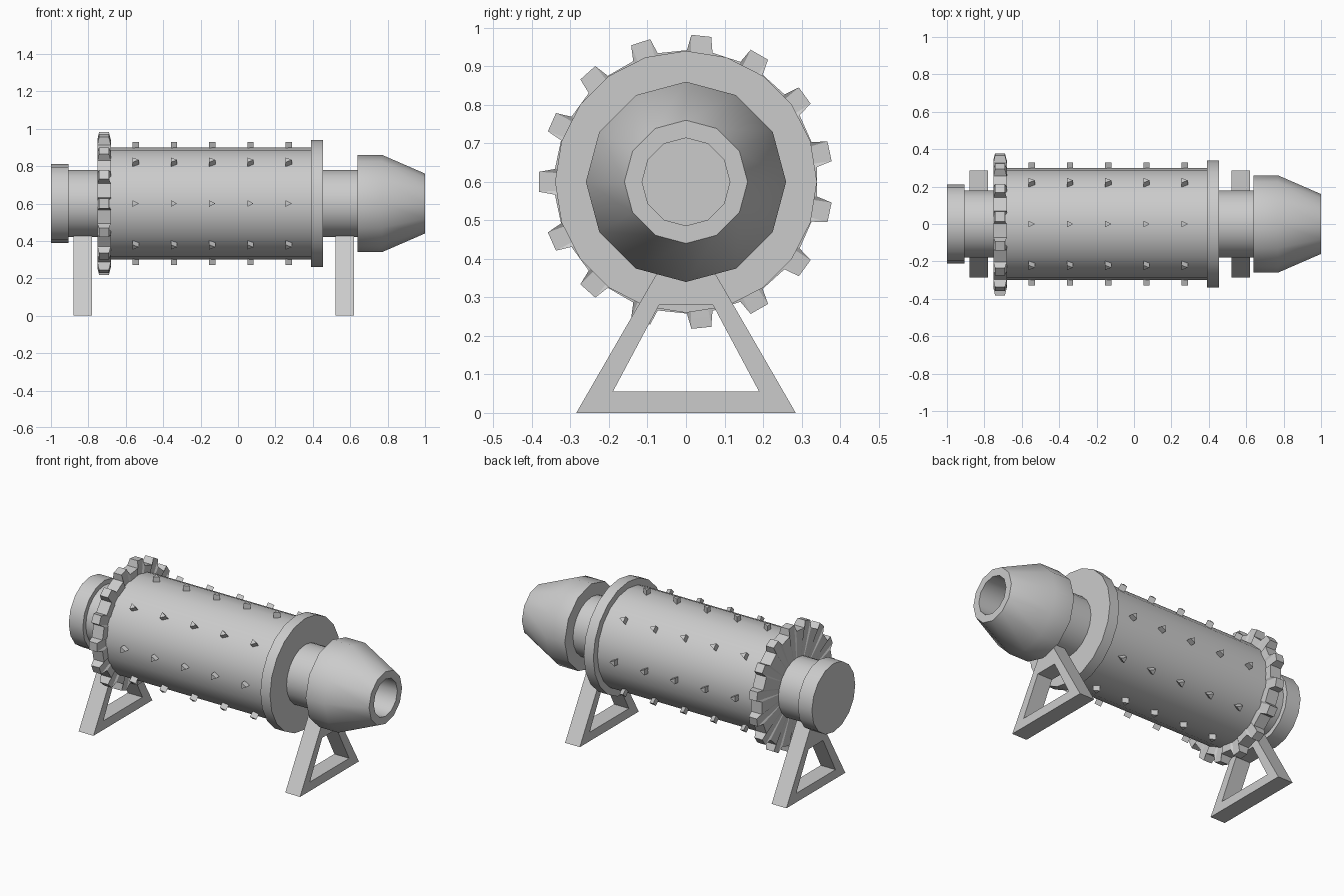
import bpy, bmesh
from math import sin, cos, pi, radians

if "Cube" in bpy.data.objects:
    bpy.data.objects.remove(bpy.data.objects["Cube"])

AXIS_Z = 0.6


def finish(name, bm, smooth=40):
    bmesh.ops.recalc_face_normals(bm, faces=bm.faces)
    me = bpy.data.meshes.new(name)
    bm.to_mesh(me)
    bm.free()
    ob = bpy.data.objects.new(name, me)
    bpy.context.collection.objects.link(ob)
    if smooth:
        bpy.ops.object.select_all(action='DESELECT')
        ob.select_set(True)
        bpy.context.view_layer.objects.active = ob
        bpy.ops.object.shade_smooth_by_angle(angle=radians(smooth))
    return ob


def polar(bm, x, r, a):
    return bm.verts.new((x, r * cos(a), AXIS_Z + r * sin(a)))


def skin(bm, rings):
    # bridge successive vertex rings and cap both ends
    n = len(rings[0])
    for p, q in zip(rings, rings[1:]):
        for i in range(n):
            j = (i + 1) % n
            bm.faces.new((p[i], p[j], q[j], q[i]))
    bm.faces.new(rings[0])
    bm.faces.new(rings[-1])


def lathe(name, profile, n):
    bm = bmesh.new()
    skin(bm, [[polar(bm, x, r, 2 * pi * i / n) for i in range(n)] for x, r in profile])
    return finish(name, bm)


# Turned parts along the x axis
lathe("drum", [(-0.69, 0.30), (0.40, 0.30)], 20)
lathe("drum_flange", [(0.39, 0.34), (0.455, 0.34)], 20)
lathe("shaft", [(-0.92, 0.18), (0.66, 0.18)], 20)
lathe("end_cap", [(-1.0, 0.21), (-0.905, 0.21)], 16)
lathe("nozzle", [(0.64, 0.26), (0.77, 0.26), (1.0, 0.16), (1.0, 0.114), (0.8, 0.114)], 12)

# Gear: 15 teeth, tips slightly narrower than the body
bm = bmesh.new()
outline = []
for k in range(15):
    c = pi + k * 2 * pi / 15
    for r, d in ((0.342, -5.6), (0.382, -3.9), (0.382, 3.9), (0.342, 5.6)):
        outline.append((r, c + radians(d)))
rings = []
for x, tip_x, s in ((-0.752, -0.743, 0), (-0.68, -0.69, 0)):
    inner = [polar(bm, x, 0.16, a) for r, a in outline]
    outer = [polar(bm, tip_x if r > 0.36 else x, r, a) for r, a in outline]
    rings.append((inner, outer))
skin(bm, [rings[0][0], rings[0][1], rings[1][1], rings[1][0]])
finish("gear", bm, 25)

# Triangular studs: 8 rows of 5, pointing along +x
bm = bmesh.new()
for row in range(8):
    a = row * pi / 4
    for col in range(5):
        x0 = -0.547 + 0.2045 * col
        tri = []
        for r in (0.28, 0.33):
            ring = []
            for dx, t in ((0.017, 0), (-0.017, 0.018), (-0.017, -0.018)):
                ring.append(bm.verts.new((x0 + dx, r * cos(a) - t * sin(a),
                                          AXIS_Z + r * sin(a) + t * cos(a))))
            tri.append(ring)
        skin(bm, tri)
finish("drum_studs", bm, 0)


# A-frame stands with a trapezoid opening
def stand(name, x0, x1):
    bm = bmesh.new()
    outer = [(-0.285, 0), (0.285, 0), (0.022, 0.455), (-0.022, 0.455)]
    inner = [(-0.19, 0.055), (0.19, 0.055), (0.07, 0.28), (-0.07, 0.28)]
    loops = [[bm.verts.new((x, y, z)) for y, z in pts]
             for x, pts in ((x0, inner), (x0, outer), (x1, outer), (x1, inner))]
    for p, q in zip(loops, loops[1:] + loops[:1]):
        for i in range(4):
            j = (i + 1) % 4
            bm.faces.new((p[i], p[j], q[j], q[i]))
    finish(name, bm, 0)


stand("rear_stand", -0.88, -0.78)
stand("front_stand", 0.52, 0.62)
